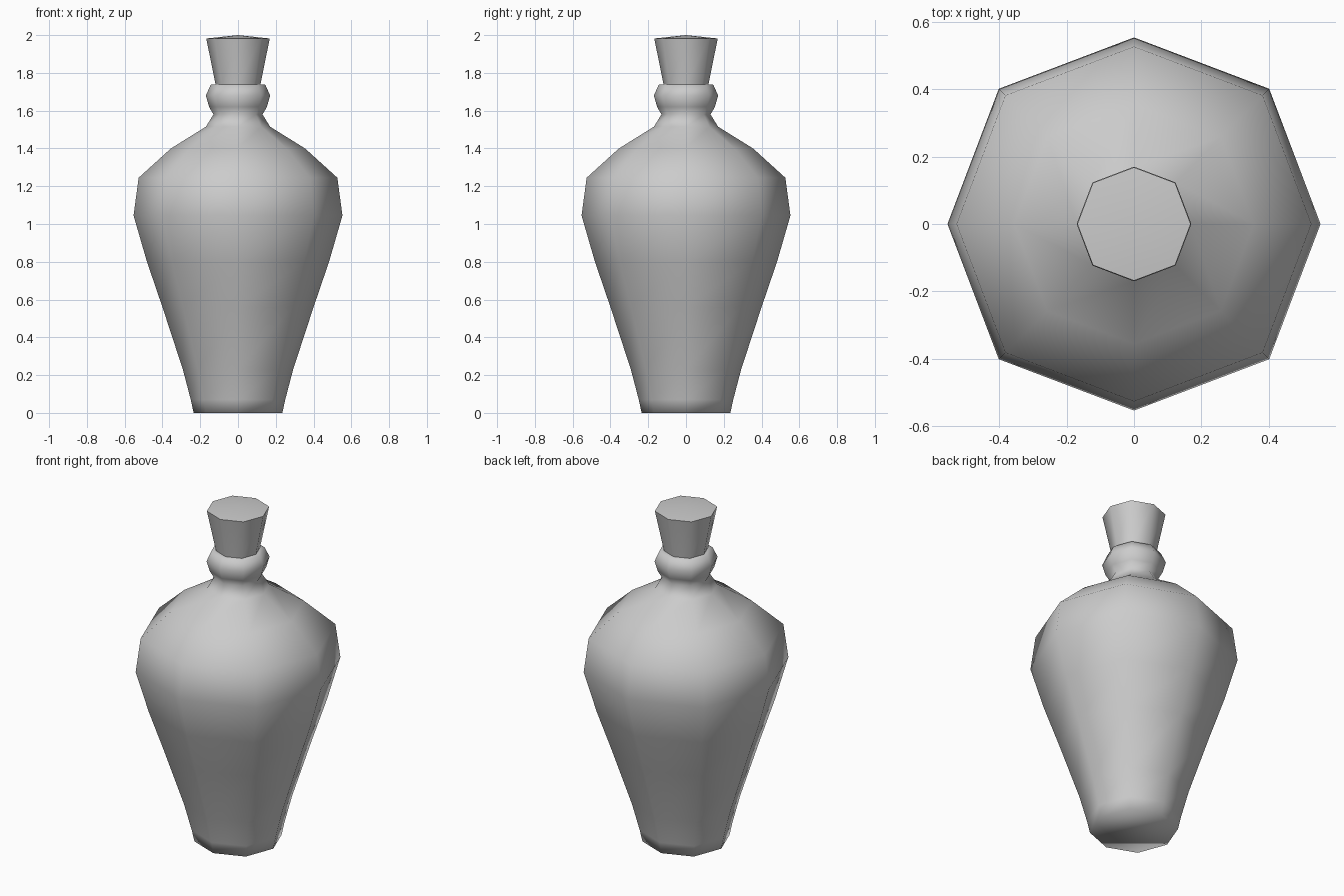
import bpy, bmesh
from math import sin, cos, pi, radians

if "Cube" in bpy.data.objects:
    bpy.data.objects.remove(bpy.data.objects["Cube"])

SIDES = 8


def lathe(name, profile, top_peak=None):
    """Spin (radius, z) points into a closed eight-sided solid."""
    bm = bmesh.new()
    rings = []
    for r, z in profile:
        ring = []
        for i in range(SIDES):
            k = r * (1.025 if i % 2 else 1.0)   # diagonal corners sit slightly further out
            a = 2 * pi * i / SIDES
            ring.append(bm.verts.new((k * cos(a), k * sin(a), z)))
        rings.append(ring)
    for lo, hi in zip(rings, rings[1:]):
        for i in range(SIDES):
            j = (i + 1) % SIDES
            bm.faces.new((lo[i], lo[j], hi[j], hi[i]))
    bm.faces.new(rings[0][::-1])
    if top_peak is None:
        bm.faces.new(rings[-1])
    else:
        tip = bm.verts.new((0, 0, top_peak))
        for i in range(SIDES):
            bm.faces.new((rings[-1][i], rings[-1][(i + 1) % SIDES], tip))
    mesh = bpy.data.meshes.new(name)
    bm.to_mesh(mesh)
    bm.free()
    obj = bpy.data.objects.new(name, mesh)
    bpy.context.collection.objects.link(obj)
    mesh.shade_smooth()
    return obj


# Bottle: foot, tapering body, shoulder, neck and rounded lip
lathe("bottle", [
    (0.235, 0.0), (0.25, 0.07), (0.292, 0.23), (0.40, 0.56), (0.482, 0.80),
    (0.553, 1.045), (0.526, 1.245), (0.355, 1.40), (0.17, 1.515),
    (0.13, 1.58), (0.153, 1.62), (0.17, 1.68), (0.145, 1.737), (0.115, 1.74),
])

# Stopper: flared plug with a slightly peaked top
stopper = lathe("stopper", [(0.115, 1.71), (0.12, 1.745), (0.168, 1.982)], top_peak=2.0)
bpy.context.view_layer.objects.active = stopper
stopper.select_set(True)
bpy.ops.object.shade_smooth_by_angle(angle=radians(60))
